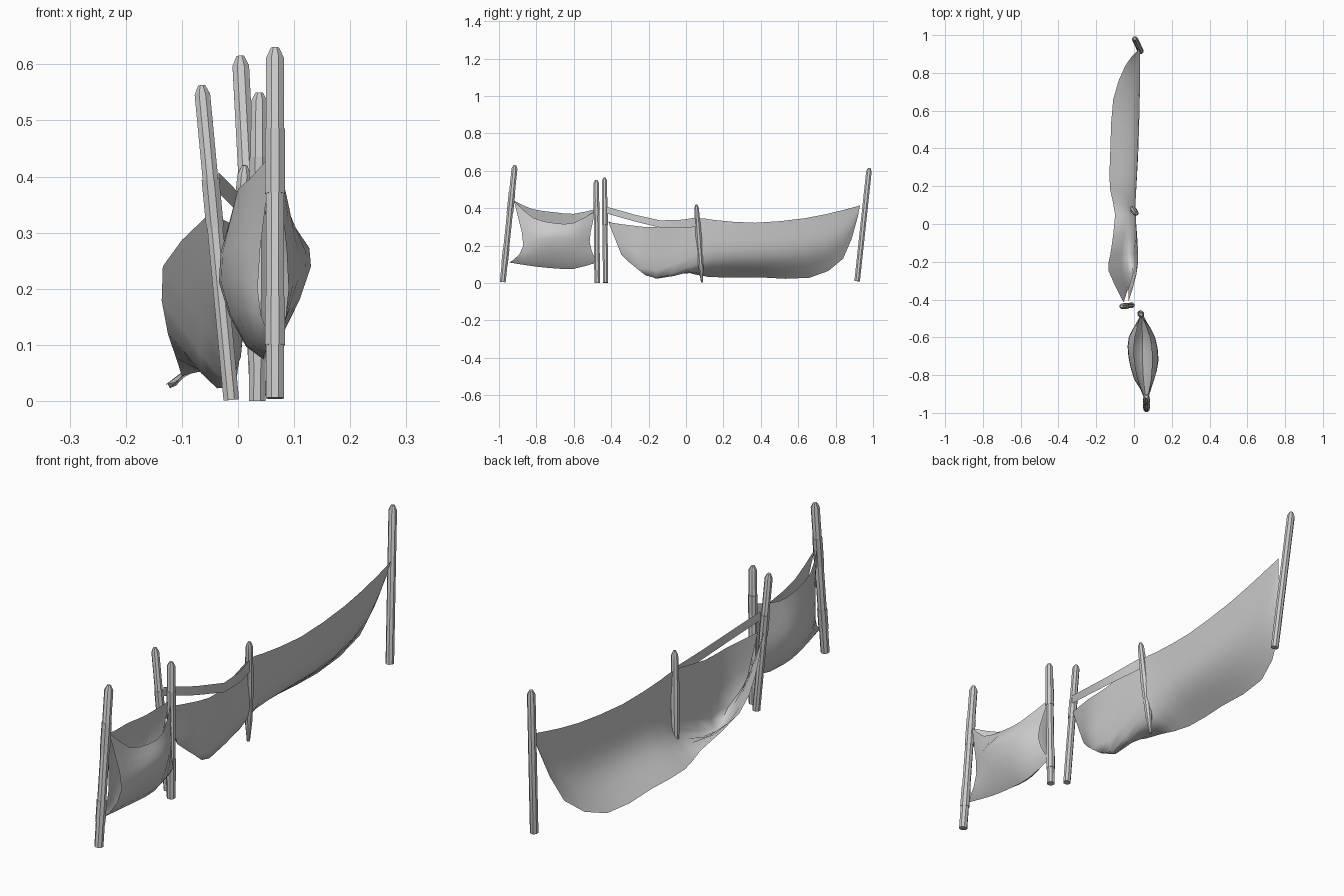
import bpy, math
from mathutils import Vector

cube = bpy.data.objects.get("Cube")
if cube:
    bpy.data.objects.remove(cube)

grey = bpy.data.materials.new("weathered_grey")
grey.use_nodes = True
colour = (0.6, 0.6, 0.6, 1)
grey.diffuse_color = colour
grey.node_tree.nodes["Principled BSDF"].inputs["Base Color"].default_value = colour


def make_object(name, verts, faces, angle):
    mesh = bpy.data.meshes.new(name)
    mesh.from_pydata(verts, [], faces)
    mesh.materials.append(grey)
    obj = bpy.data.objects.new(name, mesh)
    bpy.context.collection.objects.link(obj)
    bpy.ops.object.select_all(action='DESELECT')
    obj.select_set(True)
    bpy.context.view_layer.objects.active = obj
    bpy.ops.object.shade_smooth_by_angle(angle=math.radians(angle))
    return obj


def pole(name, bottom, top, profile, sides=8):
    """Lathe (fraction, radius) rings along a leaning axis."""
    a, b = Vector(bottom), Vector(top)
    turn = Vector((0, 0, 1)).rotation_difference(b - a)
    verts, faces = [], []
    for t, r in profile:
        for k in range(sides):
            w = math.tau * (k + 0.5) / sides
            verts.append(a.lerp(b, t) + turn @ Vector((r * math.cos(w), r * math.sin(w), 0)))
    for i in range(len(profile) - 1):
        for k in range(sides):
            n = (k + 1) % sides
            faces.append((i * sides + k, i * sides + n, (i + 1) * sides + n, (i + 1) * sides + k))
    faces.append(tuple(reversed(range(sides))))
    faces.append(tuple(range(len(verts) - sides, len(verts))))
    return make_object(name, verts, faces, 40)


def refine(points, steps):
    """Smooth curve through the points."""
    p = [Vector(q) for q in points]
    p = [2 * p[0] - p[1]] + p + [2 * p[-1] - p[-2]]
    out = []
    for i in range(1, len(p) - 2):
        for s in range(steps):
            t = s / steps
            a, b, c, d = p[i - 1:i + 3]
            out.append(0.5 * (2 * b + (c - a) * t + (2 * a - 5 * b + 4 * c - d) * t * t
                              + (3 * b - a - 3 * c + d) * t ** 3))
    return out + [p[-2]]


def cloth(name, sections, across, along):
    """Skin a sheet through its cross-sections."""
    rows = [refine(s, across) for s in sections]
    columns = [refine(c, along) for c in zip(*rows)]
    n = len(columns[0])
    verts = [v for c in columns for v in c]
    faces = [(i * n + j, i * n + j + 1, (i + 1) * n + j + 1, (i + 1) * n + j)
             for i in range(len(columns) - 1) for j in range(n - 1)]
    return make_object(name, verts, faces, 80)


def post_profile(radius):
    return [(0, radius), (0.97, radius), (1, radius * 0.45)]


# Tall posts and the pointed middle stake
posts = {
    "front_post": ((0.066, -0.98, 0.005), (0.066, -0.915, 0.63), 0.017),
    "inner_front_post": ((0.034, -0.475, 0), (0.038, -0.48, 0.55), 0.016),
    "inner_back_post": ((-0.012, -0.43, 0.002), (-0.065, -0.436, 0.563), 0.015),
    "back_post": ((0.036, 0.915, 0.01), (0.004, 0.98, 0.615), 0.016),
}
for name, (a, b, r) in posts.items():
    pole(name, a, b, post_profile(r))
pole("middle_stake", (-0.014, 0.086, 0.002), (0.012, 0.055, 0.42),
     [(0, 0.006), (0.2, 0.014), (0.55, 0.018), (0.9, 0.014), (0.96, 0.013), (1, 0.005)])


# Rope collars around the posts
def collar(name, post, low, high):
    a, b, r = posts[post]
    a, b = Vector(a), Vector(b)
    h = b.z - a.z
    pole(name, a.lerp(b, (low - a.z) / h), a.lerp(b, (high - a.z) / h),
         [(0, r + 0.002), (1, r + 0.002)])


collar("front_post_lower_collar", "front_post", 0.1, 0.185)
collar("front_post_upper_collar", "front_post", 0.37, 0.485)
collar("inner_front_lower_collar", "inner_front_post", 0.07, 0.16)
collar("inner_front_upper_collar", "inner_front_post", 0.36, 0.435)
collar("inner_back_collar", "inner_back_post", 0.31, 0.395)

# Long hanging sheet: upper edge, middle, lower edge
cloth("long_cloth", [
    [(0.03, 0.93, 0.415), (0.025, 0.925, 0.39), (0.02, 0.92, 0.36)],
    [(0.032, 0.84, 0.39), (0.01, 0.84, 0.25), (-0.045, 0.84, 0.13)],
    [(0.03, 0.64, 0.347), (0.0, 0.64, 0.16), (-0.11, 0.66, 0.028)],
    [(0.022, 0.37, 0.322), (-0.005, 0.37, 0.14), (-0.125, 0.4, 0.03)],
    [(0.01, 0.15, 0.337), (-0.01, 0.15, 0.13), (-0.128, 0.19, 0.03)],
    [(0.008, 0.05, 0.345), (0.0, 0.03, 0.09), (-0.1, 0.05, 0.045)],
    [(0.022, -0.15, 0.3), (-0.015, -0.16, 0.025), (-0.125, -0.16, 0.12)],
    [(0.012, -0.27, 0.305), (-0.005, -0.26, 0.075), (-0.134, -0.25, 0.24)],
    [(-0.03, -0.415, 0.325), (-0.03, -0.345, 0.15), (-0.055, -0.415, 0.33)],
], 4, 2)

# Short slung sheet: two rims, two bellies and a tied bottom
cloth("short_cloth", [
    [(0.06, -0.92, 0.44), (0.035, -0.87, 0.2), (0.065, -0.945, 0.11),
     (0.09, -0.87, 0.2), (0.07, -0.92, 0.44)],
    [(0.02, -0.82, 0.395), (0, -0.82, 0.22), (0.05, -0.82, 0.09),
     (0.108, -0.82, 0.22), (0.09, -0.82, 0.35)],
    [(0, -0.7, 0.378), (-0.03, -0.7, 0.21), (0.045, -0.7, 0.078),
     (0.13, -0.72, 0.24), (0.095, -0.7, 0.32)],
    [(0.005, -0.6, 0.37), (-0.028, -0.6, 0.215), (0.045, -0.6, 0.076),
     (0.112, -0.6, 0.23), (0.085, -0.6, 0.322)],
    [(0.035, -0.485, 0.395), (0.02, -0.515, 0.22), (0.04, -0.475, 0.11),
     (0.065, -0.515, 0.22), (0.04, -0.485, 0.385)],
], 3, 2)

# Narrow strap from the stake to the inner post
cloth("tie_strap", [
    [(0.014, 0.06, 0.35), (0.014, 0.06, 0.3)],
    [(0.036, -0.14, 0.335), (0.036, -0.14, 0.297)],
    [(-0.035, -0.425, 0.408), (-0.035, -0.425, 0.372)],
], 1, 2)
